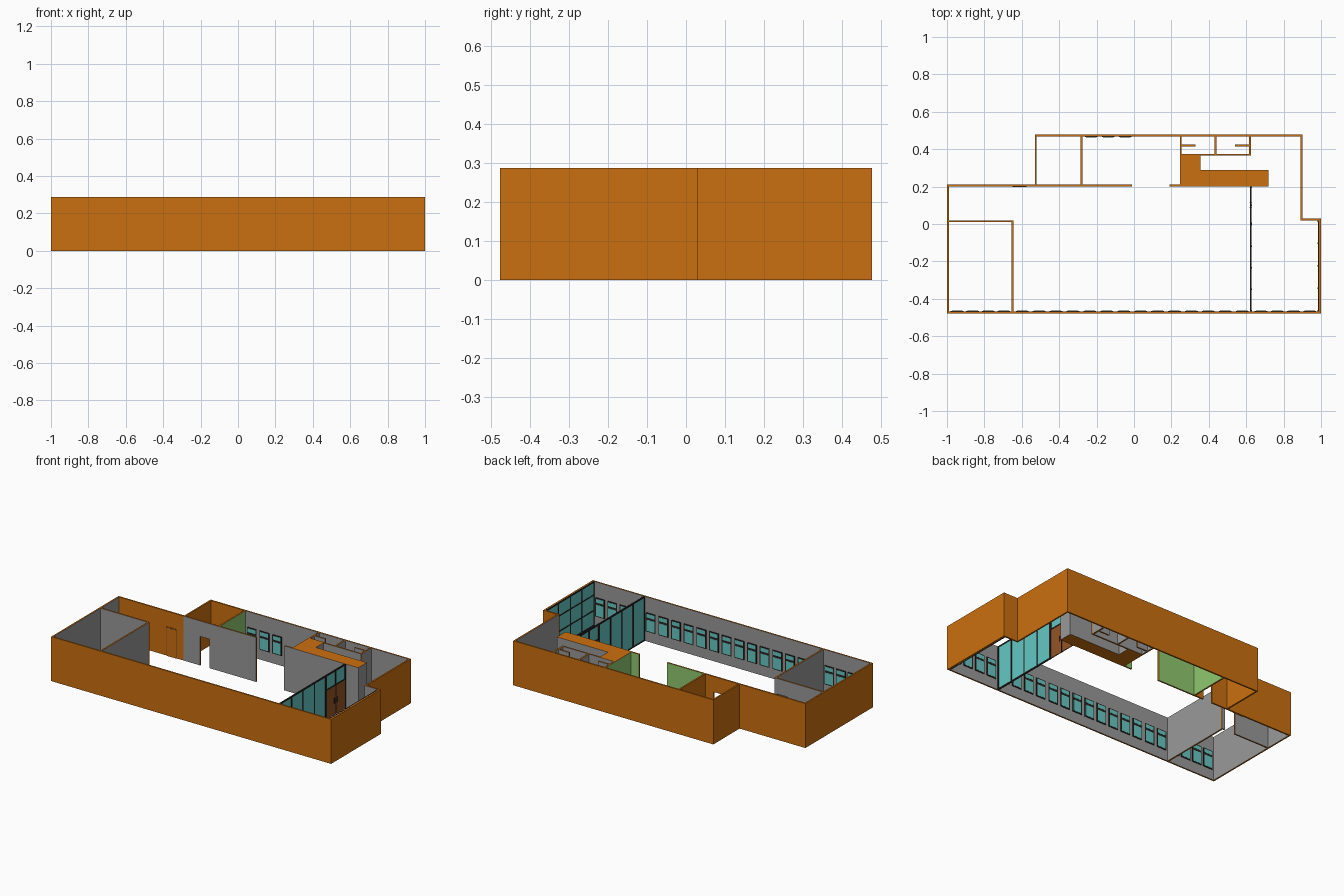
import bpy, bmesh
from mathutils import Vector

if "Cube" in bpy.data.objects:
    bpy.data.objects.remove(bpy.data.objects["Cube"])


def material(name, rgb):
    m = bpy.data.materials.new(name)
    m.diffuse_color = (*rgb, 1)
    m.use_nodes = True
    m.node_tree.nodes["Principled BSDF"].inputs["Base Color"].default_value = m.diffuse_color
    return m


ORANGE = material("orange_paint", (0.6, 0.16, 0.005))
GREY = material("grey_plaster", (0.32, 0.32, 0.32))
GREEN = material("green_paint", (0.28, 0.58, 0.16))
GLASS = material("teal_glass", (0.13, 0.58, 0.55))
DARK = material("dark_frame", (0.02, 0.018, 0.015))
WOOD = material("brown_wood", (0.3, 0.09, 0.02))
MATS = [ORANGE, GREY, GREEN, GLASS, DARK, WOOD]
H, DOOR, T = 0.287, 0.187, 0.01
X, Y = 1.0, 0.478
DIRS = {"-x": Vector((-1, 0, 0)), "+x": Vector((1, 0, 0)),
        "-y": Vector((0, -1, 0)), "+y": Vector((0, 1, 0))}


def build(name, boxes):
    """One object from boxes (x0, x1, y0, y1, z0, z1, material, {side: material})."""
    bm = bmesh.new()
    for x0, x1, y0, y1, z0, z1, mat, *sides in boxes:
        vs = bmesh.ops.create_cube(bm, size=1)["verts"]
        for v in vs:
            v.co = ((x0 + x1) / 2 + v.co.x * (x1 - x0),
                    (y0 + y1) / 2 + v.co.y * (y1 - y0),
                    (z0 + z1) / 2 + v.co.z * (z1 - z0))
        for f in {f for v in vs for f in v.link_faces}:
            f.normal_update()
            f.material_index = MATS.index(mat)
            for key, m in (sides[0] if sides else {}).items():
                if f.normal.dot(DIRS[key]) > 0.9:
                    f.material_index = MATS.index(m)
    return finish(name, bm)


def finish(name, bm):
    me = bpy.data.meshes.new(name)
    bm.to_mesh(me)
    bm.free()
    for m in MATS:
        me.materials.append(m)
    ob = bpy.data.objects.new(name, me)
    bpy.context.collection.objects.link(ob)
    return ob


def wall_x(name, x0, x1, y, front, back, door=None, t=T):
    """Wall running along x, optionally with a doorway."""
    s = {"-y": front, "+y": back}
    spans = [(x0, x1, 0)]
    if door:
        spans = [(x0, door[0], 0), (door[0], door[1], DOOR), (door[1], x1, 0)]
    return build(name, [(a, b, y, y + t, z, H, ORANGE, s) for a, b, z in spans])


def wall_y(name, x, y0, y1, left, right, t=T):
    """Wall running along y."""
    return build(name, [(x, x + t, y0, y1, 0, H, ORANGE, {"-x": left, "+x": right})])


# Outer shell
wall_x("front_wall", -X, X, -Y, ORANGE, GREY)
wall_y("left_wall", -X, -Y + T, 0.2, ORANGE, GREY)
wall_y("right_wall", X - T, -Y + T, 0.02, GREY, ORANGE)
wall_x("right_step_wall", 0.89, X, 0.02, GREY, ORANGE)
wall_y("right_back_wall", 0.89, 0.03, Y - T, GREY, ORANGE)
wall_x("back_wall_storeroom", -0.53, -0.275, Y - T, ORANGE, ORANGE)
wall_x("back_wall_main", -0.275, 0.9, Y - T, GREY, ORANGE)
wall_y("left_back_wall", -0.53, 0.21, Y - T, ORANGE, ORANGE)
wall_x("back_left_wall", -X, -0.53, 0.2, ORANGE, ORANGE)

# Inner room walls
wall_x("storeroom_front_wall", -0.53, -0.28, 0.2, GREY, ORANGE, (-0.41, -0.345))
wall_x("green_room_front_wall", -0.28, -0.01, 0.2, GREY, GREEN)
wall_y("green_room_left_wall", -0.285, 0.21, Y - T, ORANGE, GREEN)
wall_x("green_room_right_stub", 0.19, 0.25, 0.2, GREY, GREEN)
wall_y("green_room_right_wall", 0.245, 0.21, Y - T, GREEN, GREY)
wall_x("left_room_back_wall", -X + T, -0.645, 0.01, GREY, GREY, (-0.74, -0.665))
wall_y("left_room_side_wall", -0.655, -Y + T, 0.01, GREY, GREY)

# Washrooms
wall_x("washroom_front_wall", 0.255, 0.625, 0.365, GREY, GREY)
wall_y("washroom_right_wall", 0.615, 0.375, Y - T, GREY, GREY)
wall_y("washroom_divider", 0.43, 0.375, Y - T, GREY, GREY)
wall_x("washroom_left_screen", 0.255, 0.33, 0.415, GREY, GREY)
wall_x("washroom_right_screen", 0.54, 0.615, 0.415, GREY, GREY)

# Solid L-shaped service block
bm = bmesh.new()
outline = [(0.25, 0.2), (0.72, 0.2), (0.72, 0.288), (0.355, 0.288), (0.355, 0.365), (0.25, 0.365)]
base = bm.faces.new([bm.verts.new((x, y, 0)) for x, y in outline])
ext = bmesh.ops.extrude_face_region(bm, geom=[base], use_keep_orig=True)
bmesh.ops.translate(bm, vec=(0, 0, H), verts=[g for g in ext["geom"] if isinstance(g, bmesh.types.BMVert)])
bmesh.ops.recalc_face_normals(bm, faces=bm.faces)
for f in bm.faces:
    f.material_index = MATS.index(ORANGE if abs(f.normal.z) > 0.5 else GREY)
finish("service_block", bm)


# Window rows on the inner faces
def window_row(name, x0, count, y, facing, pitch=0.0905):
    w, z0, z1 = 0.068, 0.065, 0.187
    parts = []
    for i in range(count):
        x = x0 + i * pitch
        ys = sorted((y, y + facing * 0.004))
        yg = sorted((y, y + facing * 0.005))
        parts.append((x, x + w, *ys, z0, z1, DARK))
        for a, b in ((z0 + 0.006, 0.143), (0.157, z1 - 0.006)):
            parts.append((x + 0.006, x + w - 0.006, *yg, a, b, GLASS))
    return build(name, parts)


window_row("left_room_windows", -0.98, 4, -Y + T, 1, 0.083)
window_row("hall_windows", -0.632, 14, -Y + T, 1)
window_row("right_room_windows", 0.645, 4, -Y + T, 1, 0.087)
window_row("green_room_windows", -0.262, 3, Y - T, -1)


# Glazed screens running along y
def glazing(name, x, depth, y0, y1, cols, levels):
    b = 0.008
    c = x + depth / 2
    parts = [(c - depth / 4, c + depth / 4, y0, y1, levels[0], levels[-1] - 0.004, GLASS)]
    step = (y1 - y0 - b) / cols
    for i in range(cols + 1):
        parts.append((x, x + depth, y0 + i * step, y0 + i * step + b, levels[0], levels[-1], DARK))
    for z in levels:
        zb = min(max(z - b / 2, levels[0]), levels[-1] - b)
        parts.append((x + 0.0005, x + depth - 0.0005, y0, y1, zb, zb + b, DARK))
    return build(name, parts)


glazing("right_curtain_glazing", X - T - 0.008, 0.008, -Y + T, 0.02, 4, [0, 0.1, 0.2, H])
glazing("hall_glass_partition", 0.62, T, -Y + T, 0.0, 4, [0, H])
glazing("partition_transom", 0.62, T, 0.0, 0.2, 2, [DOOR, H])

# Double door in the glass partition
door = [(0.62, 0.63, a, a + 0.006, 0, DOOR, DARK) for a in (0.0, 0.097, 0.194)]
door += [(0.622, 0.628, a, a + 0.091, 0, DOOR, WOOD) for a in (0.006, 0.103)]
for y, in ((0.085,), (0.111,)):
    door.append((0.618, 0.632, y, y + 0.004, 0.075, 0.11, DARK))
build("partition_double_door", door)

# Flush door on the back left wall
build("back_left_door", [(-0.65, -0.575, 0.1975, 0.2, 0, DOOR, WOOD),
                         (-0.645, -0.58, 0.1965, 0.199, 0, DOOR - 0.005, ORANGE)])
